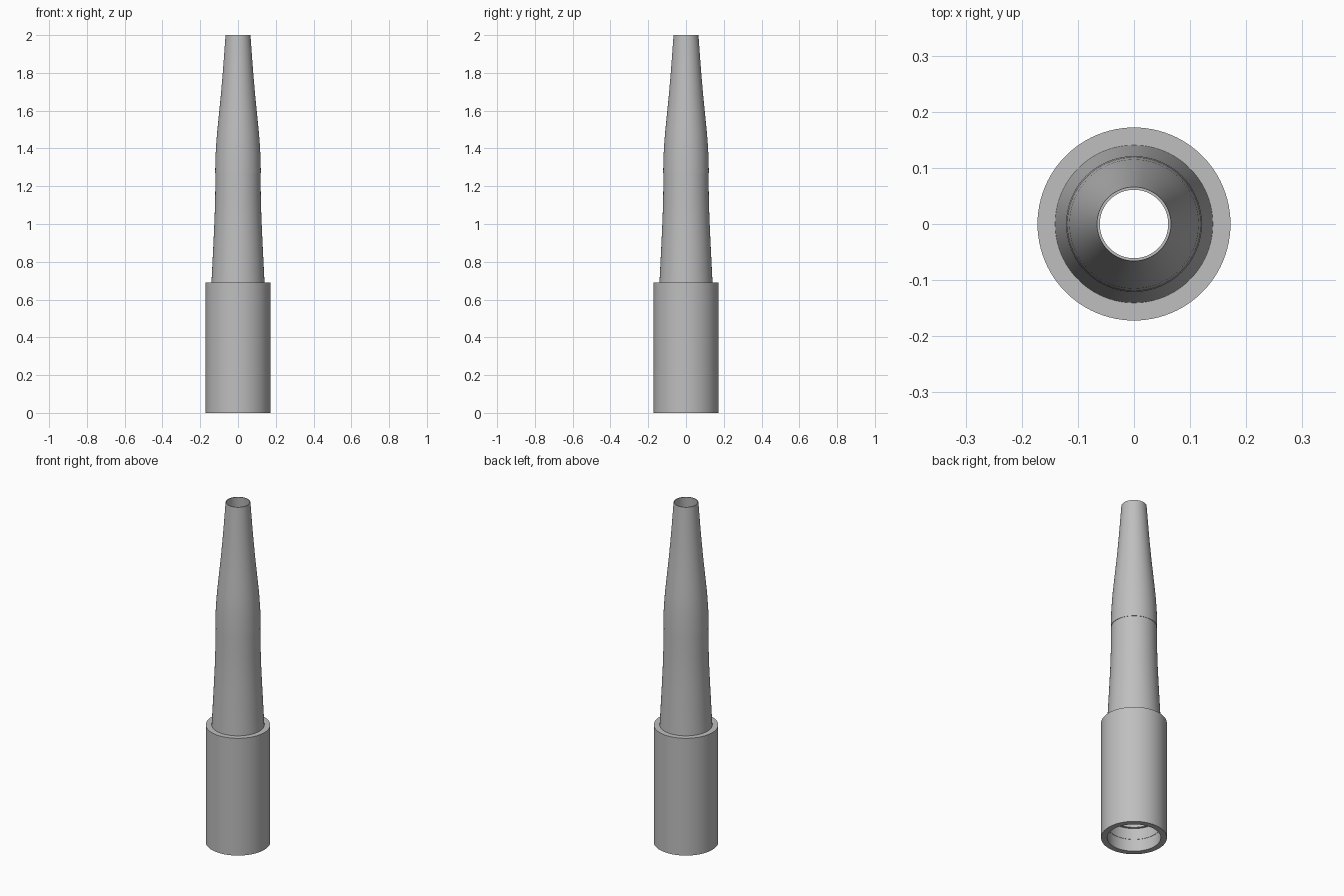
import bpy
import bmesh
import math

if "Cube" in bpy.data.objects:
    bpy.data.objects.remove(bpy.data.objects["Cube"])

grey = bpy.data.materials.new("plain_grey")
grey.use_nodes = True
colour = (0.52, 0.52, 0.52, 1)
grey.diffuse_color = colour
grey.node_tree.nodes["Principled BSDF"].inputs["Base Color"].default_value = colour


def lathe(name, profile, segments=96):
    """Revolve a closed (radius, height) profile around z."""
    bm = bmesh.new()
    verts = [bm.verts.new((r, 0, z)) for r, z in profile]
    edges = [bm.edges.new((a, b)) for a, b in zip(verts, verts[1:] + verts[:1])]
    bmesh.ops.spin(bm, geom=verts + edges, cent=(0, 0, 0), axis=(0, 0, 1),
                   angle=math.tau, steps=segments, use_duplicate=False)
    bmesh.ops.remove_doubles(bm, verts=bm.verts, dist=0.0002)
    bmesh.ops.recalc_face_normals(bm, faces=bm.faces)
    mesh = bpy.data.meshes.new(name)
    bm.to_mesh(mesh)
    bm.free()
    mesh.materials.append(grey)
    obj = bpy.data.objects.new(name, mesh)
    bpy.context.collection.objects.link(obj)
    bpy.ops.object.select_all(action="DESELECT")
    obj.select_set(True)
    bpy.context.view_layer.objects.active = obj
    bpy.ops.object.shade_smooth_by_angle(angle=math.radians(30))
    return obj


def tube(name, outer, wall):
    """Hollow shell whose bore follows the outer profile."""
    inner = [(r - wall, z) for r, z in reversed(outer)]
    return lathe(name, outer + inner)


# Wide socket with a stepped bore
lathe("base_sleeve", [(0.172, 0), (0.172, 0.69), (0.125, 0.69), (0.125, 0.135),
                      (0.138, 0.135), (0.138, 0.07), (0.14, 0.07), (0.14, 0)])

# Flared lower shaft rising out of the sleeve
tube("lower_shaft", [(0.141, 0.68), (0.135, 0.8), (0.129, 0.92), (0.124, 1.03),
                     (0.121, 1.13), (0.119, 1.28)], 0.008)

# Upper shaft narrowing to the open tip
tube("upper_shaft", [(0.121, 1.27), (0.119, 1.36), (0.115, 1.43), (0.111, 1.48),
                     (0.101, 1.58), (0.091, 1.68), (0.079, 1.82), (0.066, 2.0)], 0.005)
